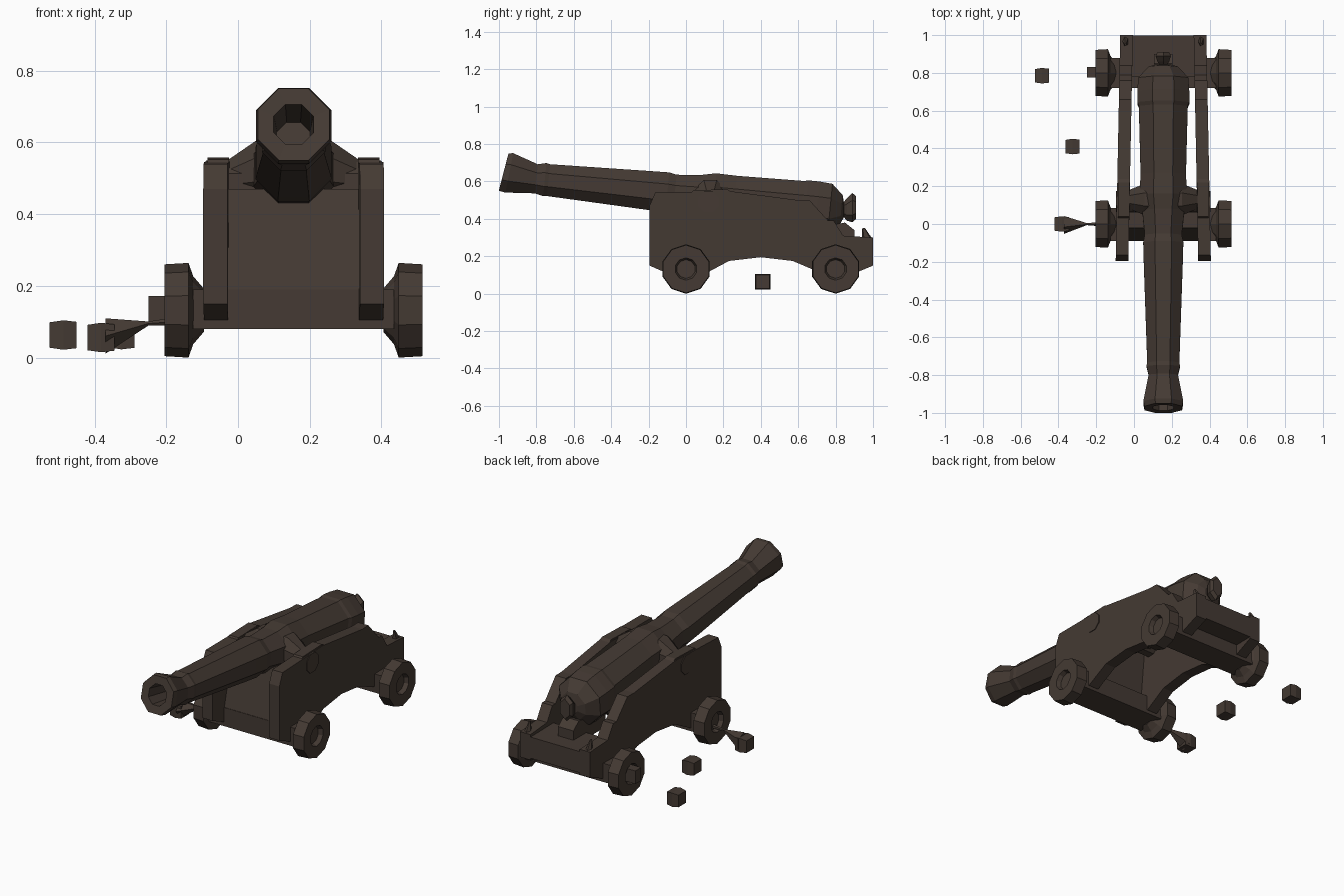
import bpy, bmesh, math
from mathutils import Vector

CX = 0.155  # centre line of the gun and carriage

mat = bpy.data.materials.new("dark_iron_wood")
mat.diffuse_color = (0.058, 0.042, 0.033, 1)


def finish(name, bm):
    bmesh.ops.recalc_face_normals(bm, faces=bm.faces)
    me = bpy.data.meshes.new(name)
    bm.to_mesh(me)
    bm.free()
    me.materials.append(mat)
    ob = bpy.data.objects.new(name, me)
    bpy.context.collection.objects.link(ob)
    return ob


def loft(name, rings, u, sides, turn=0.5):
    """Skin a row of rings given as (centre, second axis, radius)."""
    bm = bmesh.new()
    loops = []
    for c, v, r in rings:
        loop = []
        for i in range(sides):
            a = 2 * math.pi * (i + turn) / sides
            loop.append(bm.verts.new(Vector(c) + Vector(u) * r * math.cos(a) + Vector(v) * r * math.sin(a)))
        loops.append(loop)
    for a, b in zip(loops, loops[1:]):
        for i in range(sides):
            j = (i + 1) % sides
            bm.faces.new((a[i], a[j], b[j], b[i]))
    bm.faces.new(loops[0])
    bm.faces.new(loops[-1])
    return finish(name, bm)


def prism(name, profile, x0, x1, shear=0.0):
    """Extrude a (y, z) profile across x; shear shifts x along y."""
    bm = bmesh.new()
    sides = [[bm.verts.new((x + shear * (y + 0.2), y, z)) for y, z in profile] for x in (x0, x1)]
    bm.faces.new(sides[0])
    bm.faces.new(sides[1])
    n = len(profile)
    for i in range(n):
        j = (i + 1) % n
        bm.faces.new((sides[0][i], sides[0][j], sides[1][j], sides[1][i]))
    return finish(name, bm)


def box(name, x0, x1, y0, y1, z0, z1):
    return prism(name, [(y0, z0), (y1, z0), (y1, z1), (y0, z1)], x0, x1)


# Barrel: bore, flared muzzle, rings and breech (y, z, radius, tilt)
stations = [
    (-0.76, 0.610, 0.050, 0.2), (-0.973, 0.650, 0.060, 0.27), (-0.975, 0.650, 0.108, 0.26),
    (-0.945, 0.646, 0.114, 0.2), (-0.80, 0.614, 0.084, 0.1), (-0.755, 0.610, 0.096, 0.1),
    (-0.735, 0.607, 0.092, 0.1), (-0.20, 0.552, 0.112, 0.1), (-0.10, 0.542, 0.115, 0.1),
    (-0.06, 0.538, 0.106, 0.1), (0.07, 0.523, 0.121, 0.1), (0.15, 0.518, 0.136, 0.1),
    (0.26, 0.510, 0.130, 0.1), (0.62, 0.473, 0.140, 0.1), (0.64, 0.468, 0.149, 0.1),
    (0.70, 0.462, 0.149, 0.1), (0.77, 0.455, 0.143, 0.1), (0.83, 0.448, 0.085, 0.1),
    (0.845, 0.447, 0.040, 0.0)]
loft("barrel", [((CX, y, z), (0, t, 1), r) for y, z, r, t in stations], (1, 0, 0), 8)
loft("breech_knob", [((CX, 0.835, 0.45), (0, 0, 1), 0.03), ((CX, 0.86, 0.45), (0, 0, 1), 0.06),
                     ((CX, 0.89, 0.46), (0, 0, 1), 0.078), ((CX, 0.91, 0.46), (0, 0, 1), 0.06)], (0.6, 0, 0), 6)

# Trunnion bar carrying the barrel
loft("trunnions", [((CX + s * 0.25, 0.12, 0.49), (0, 0, 1), 0.06) for s in (-1, 1)], (0, 1, 0), 8)
loft("trunnion_shoulders", [((CX + s * w, 0.13, z), (0, 0, 1), r) for s, w, z, r in
                            ((-1, .19, .50, .05), (-1, .10, .525, .09), (1, .10, .525, .09), (1, .19, .50, .05))],
     (0, 1, 0), 8)

# Carriage cheeks with arched underside and stepped rear
cheek = [(-0.195, 0.15), (-0.195, 0.47), (-0.165, 0.54), (0.06, 0.545), (0.22, 0.55), (0.60, 0.50),
         (0.66, 0.50), (0.76, 0.39), (0.79, 0.39), (0.84, 0.31), (1.0, 0.30), (1.0, 0.15), (0.88, 0.10),
         (0.70, 0.12), (0.57, 0.175), (0.40, 0.195), (0.23, 0.175), (0.09, 0.10), (-0.08, 0.10)]
# Wheel outline from recessed hub to inner cone (distance from centre line, radius)
wheel = [(0.335, 0.05), (0.36, 0.06), (0.36, 0.128), (0.293, 0.132), (0.28, 0.095), (0.25, 0.06)]

for s, side in ((-1, "left"), (1, "right")):
    prism(side + "_cheek", cheek, CX + s * 0.185, CX + s * 0.252, -s * 0.02)
    prism(side + "_cap_strap", [(0.02, 0.53), (0.04, 0.553), (0.22, 0.558), (0.25, 0.54)],
          CX + s * 0.18, CX + s * 0.24)
    loft(side + "_eyebolt", [((CX + s * 0.2, 0.97, 0.29), (0, 1, 0), 0.03),
                             ((CX + s * 0.2, 0.95, 0.35), (0, 1, 0), 0.008)], (0.6, 0, 0), 5)
    for y, place in ((0.0, "front"), (0.8, "rear")):
        loft(f"{place}_{side}_wheel", [((CX + s * d, y, 0.132), (0, 0, 1), r) for d, r in wheel],
             (0, 1, 0), 10)

# Axle beams
box("front_axle", CX - 0.28, CX + 0.28, -0.09, 0.085, 0.08, 0.19)
box("rear_axle", CX - 0.28, CX + 0.28, 0.72, 0.88, 0.08, 0.19)
box("rear_axle_pin", -0.25, -0.17, 0.775, 0.83, 0.095, 0.172)

# Front transom, rear bed and breech support
prism("front_transom", [(-0.09, 0.18), (0.03, 0.18), (0.06, 0.47), (-0.02, 0.47)], CX - 0.195, CX + 0.195)
box("rear_transom", CX - 0.225, CX + 0.225, 0.78, 0.998, 0.16, 0.285)
prism("quoin_wedge", [(0.60, 0.25), (0.90, 0.25), (0.90, 0.34), (0.85, 0.38), (0.60, 0.335)], CX - 0.05, CX + 0.05)

# Loose cannonballs as coarse lumps
for i, (x, y, z) in enumerate(((-0.487, 0.785, 0.063), (-0.325, 0.41, 0.064), (-0.382, 0.0, 0.056))):
    loft(f"cannonball_{i + 1}", [((x - 0.038, y, z), (0, 0, 1), 0.05), ((x, y, z), (0, 0, 1), 0.058),
                                 ((x + 0.037, y, z), (0, 0, 1), 0.052)], (0, 1, 0), 4)

# Spike drawn from the front ball to the wheel
loft("front_ball_spike", [((-0.37, 0, 0.06), (0, 0, 1), 0.052), ((-0.25, 0, 0.095), (0, 0, 1), 0.006),
                          ((-0.18, 0, 0.10), (0, 0, 1), 0.012)], (0, 1, 0), 5)
